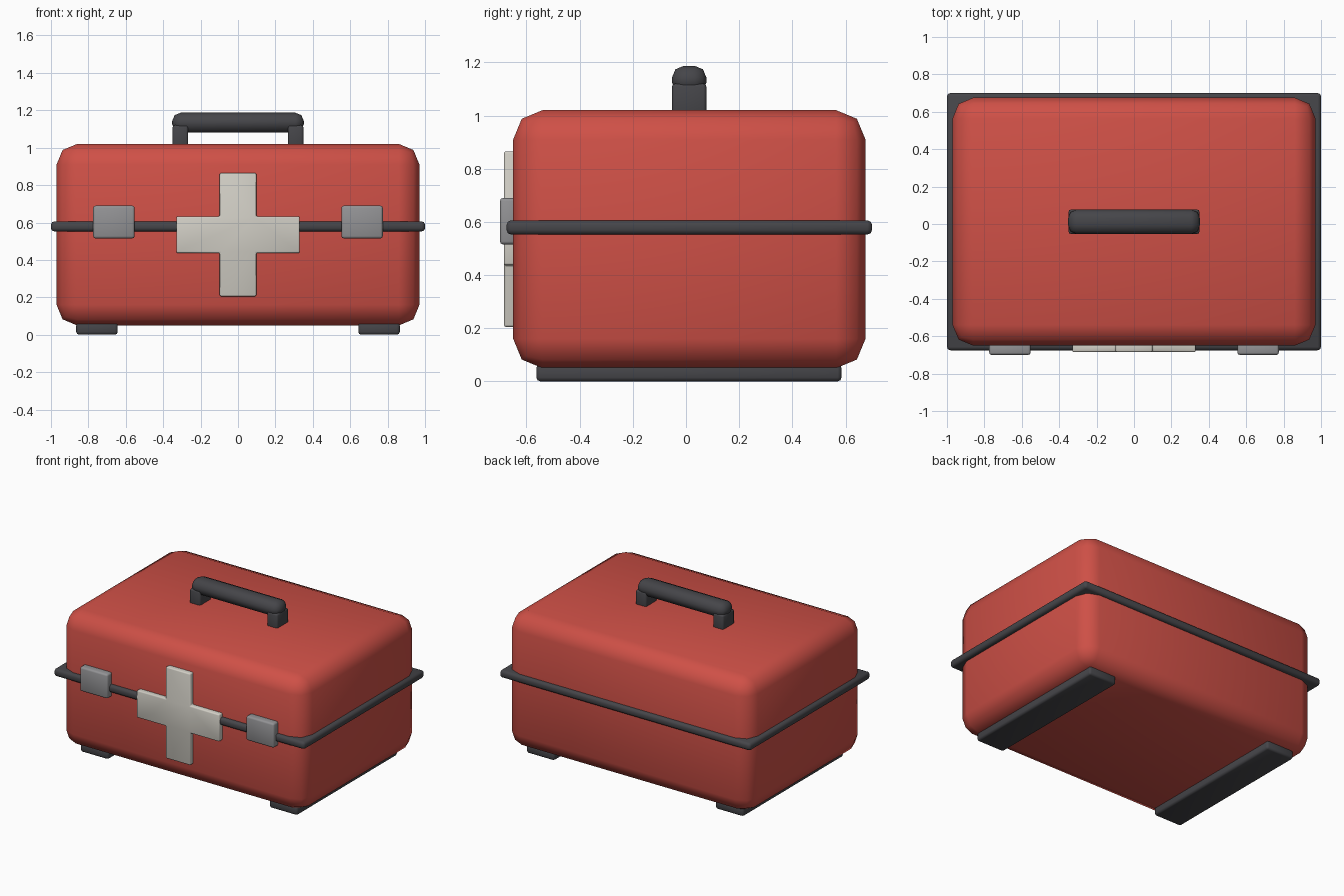
import bpy
import bmesh
from math import radians

cube = bpy.data.objects.get("Cube")
if cube:
    bpy.data.objects.remove(cube, do_unlink=True)


def material(name, rgb):
    mat = bpy.data.materials.new(name)
    mat.use_nodes = True
    mat.diffuse_color = (*rgb, 1)
    mat.node_tree.nodes["Principled BSDF"].inputs["Base Color"].default_value = (*rgb, 1)
    return mat


RED = material("case red", (0.62, 0.08, 0.062))
BLACK = material("rubber black", (0.06, 0.06, 0.067))
STEEL = material("latch grey", (0.29, 0.29, 0.30))
WHITE = material("cross white", (0.64, 0.62, 0.56))


def finish(obj, mat, bevel, segments):
    """Give the part its colour, rounded edges and smooth shading."""
    obj.data.materials.append(mat)
    mod = obj.modifiers.new("rounding", "BEVEL")
    mod.width = bevel
    mod.segments = segments
    bpy.ops.object.select_all(action="DESELECT")
    obj.select_set(True)
    bpy.context.view_layer.objects.active = obj
    bpy.ops.object.modifier_apply(modifier=mod.name)
    bpy.ops.object.shade_smooth_by_angle(angle=radians(50))


def box(name, x, y, z, mat, bevel, segments=2):
    """Rounded box spanning the given (low, high) ranges."""
    spans = (x, y, z)
    bpy.ops.mesh.primitive_cube_add(size=1, location=[sum(s) / 2 for s in spans])
    obj = bpy.context.object
    obj.name = name
    obj.scale = [s[1] - s[0] for s in spans]
    bpy.ops.object.transform_apply(location=False, rotation=False, scale=True)
    finish(obj, mat, bevel, segments)


# Case body and the seam band around it
box("case", (-0.97, 0.97), (-0.65, 0.675), (0.05, 1.02), RED, 0.11)
box("seam_band", (-1, 1), (-0.675, 0.70), (0.552, 0.606), BLACK, 0.018)

# Carrying handle
box("handle_grip", (-0.352, 0.352), (-0.053, 0.077), (1.08, 1.187), BLACK, 0.045)

# Paired parts: handle posts, latches and long feet
for side, s in (("left", 1), ("right", -1)):
    def span(a, b):
        return tuple(sorted((a * s, b * s)))
    box(side + "_handle_post", span(0.266, 0.35), (-0.053, 0.077), (0.98, 1.12), BLACK, 0.012)
    box(side + "_latch", span(0.553, 0.774), (-0.70, -0.63), (0.515, 0.69), STEEL, 0.012)
    box(side + "_foot", span(0.643, 0.865), (-0.563, 0.585), (0, 0.065), BLACK, 0.015)

# Raised cross on the front: one outline extruded backwards
W, H, A, MID = 0.33, 0.33, 0.098, 0.535
quarter = [(A, H), (A, A), (W, A)]
outline = quarter + [(x, -z) for x, z in reversed(quarter)]
outline += [(-x, -z) for x, z in quarter] + [(-x, z) for x, z in reversed(quarter)]
bm = bmesh.new()
face = bm.faces.new([bm.verts.new((x, -0.685, z + MID)) for x, z in outline])
ext = bmesh.ops.extrude_face_region(bm, geom=[face])
bmesh.ops.translate(bm, vec=(0, 0.055, 0),
                    verts=[v for v in ext["geom"] if isinstance(v, bmesh.types.BMVert)])
bmesh.ops.recalc_face_normals(bm, faces=bm.faces)
mesh = bpy.data.meshes.new("front_cross")
bm.to_mesh(mesh)
bm.free()
cross = bpy.data.objects.new("front_cross", mesh)
bpy.context.collection.objects.link(cross)
finish(cross, WHITE, 0.008, 2)
